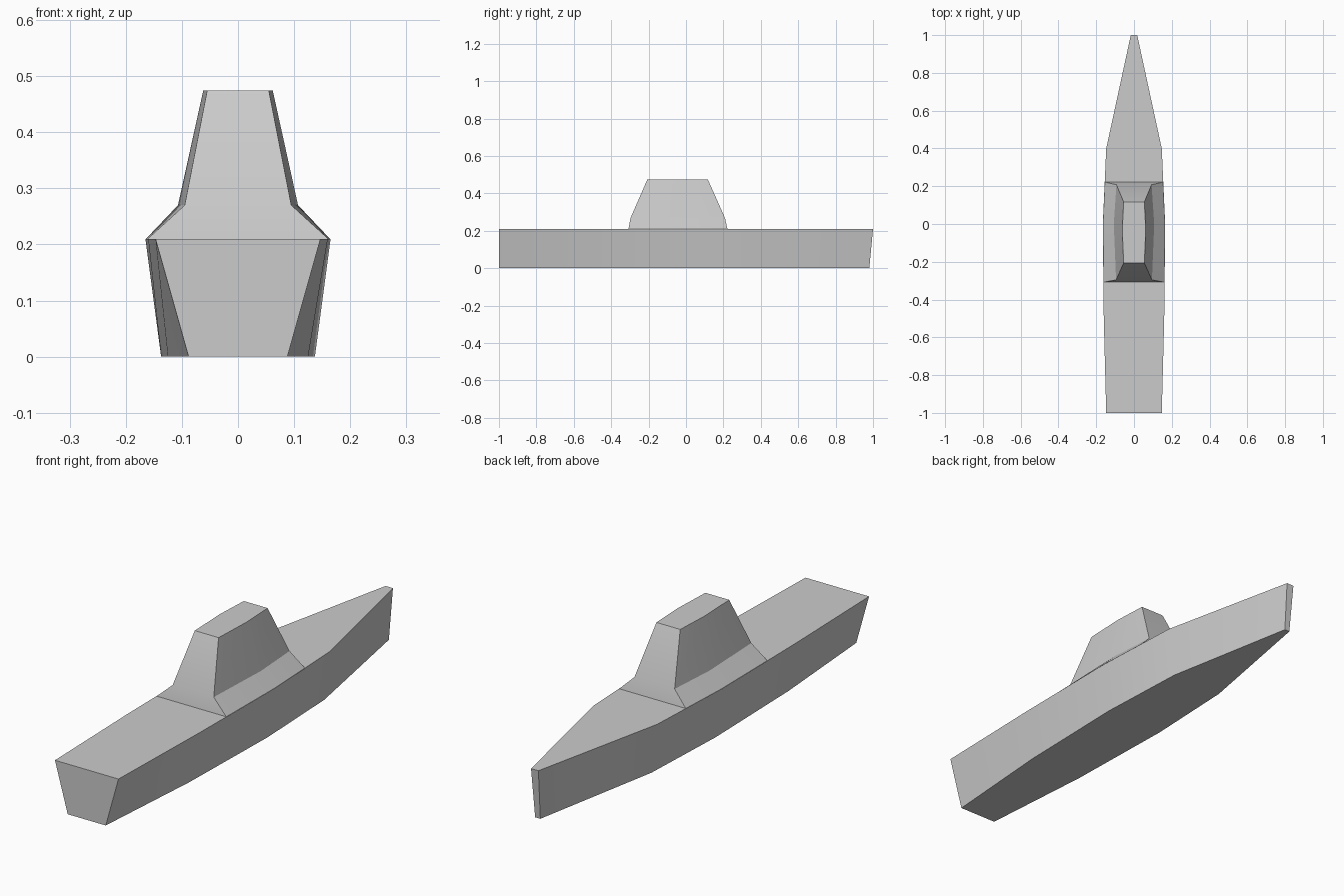
import bpy, bmesh
from math import radians

if "Cube" in bpy.data.objects:
    bpy.data.objects.remove(bpy.data.objects["Cube"])


def loft(name, levels):
    """Skin closed mirrored outlines; each level lists (half_width, y, z) from stern to bow."""
    bm = bmesh.new()
    rings = []
    for level in levels:
        ring = [bm.verts.new((x, y, z)) for x, y, z in level]
        ring += [bm.verts.new((-x, y, z)) for x, y, z in reversed(level)]
        rings.append(ring)
    n = len(rings[0])
    for a, b in zip(rings, rings[1:]):
        for i in range(n):
            j = (i + 1) % n
            bm.faces.new((a[i], a[j], b[j], b[i]))
    # Caps are split into cross strips to keep them clean quads
    for ring in (rings[0], rings[-1]):
        for i in range(n // 2 - 1):
            bm.faces.new((ring[i], ring[i + 1], ring[n - 2 - i], ring[n - 1 - i]))
    bmesh.ops.recalc_face_normals(bm, faces=bm.faces)
    mesh = bpy.data.meshes.new(name)
    bm.to_mesh(mesh)
    bm.free()
    obj = bpy.data.objects.new(name, mesh)
    bpy.context.collection.objects.link(obj)
    bpy.ops.object.select_all(action='DESELECT')
    obj.select_set(True)
    bpy.context.view_layer.objects.active = obj
    bpy.ops.object.shade_smooth_by_angle(angle=radians(15))
    return obj


# Hull: narrow keel outline flaring up to the deck outline
keel = [(0.088, -1, 0), (0.125, -0.5, 0), (0.137, 0, 0), (0.12, 0.4, 0), (0.012, 0.98, 0)]
deck = [(0.147, -1, 0.21), (0.16, -0.5, 0.21), (0.165, 0, 0.21),
        (0.147, 0.4, 0.21), (0.017, 1, 0.21)]
loft("hull", [keel, deck])

# Superstructure: flared skirt on the deck, then a tapering tower
base = [(0.162, -0.308, 0.209), (0.165, 0, 0.209), (0.155, 0.222, 0.209)]
shoulder = [(0.095, -0.296, 0.27), (0.107, 0, 0.27), (0.093, 0.208, 0.27)]
roof = [(0.055, -0.207, 0.474), (0.062, -0.03, 0.474), (0.055, 0.117, 0.474)]
loft("superstructure", [base, shoulder, roof])
